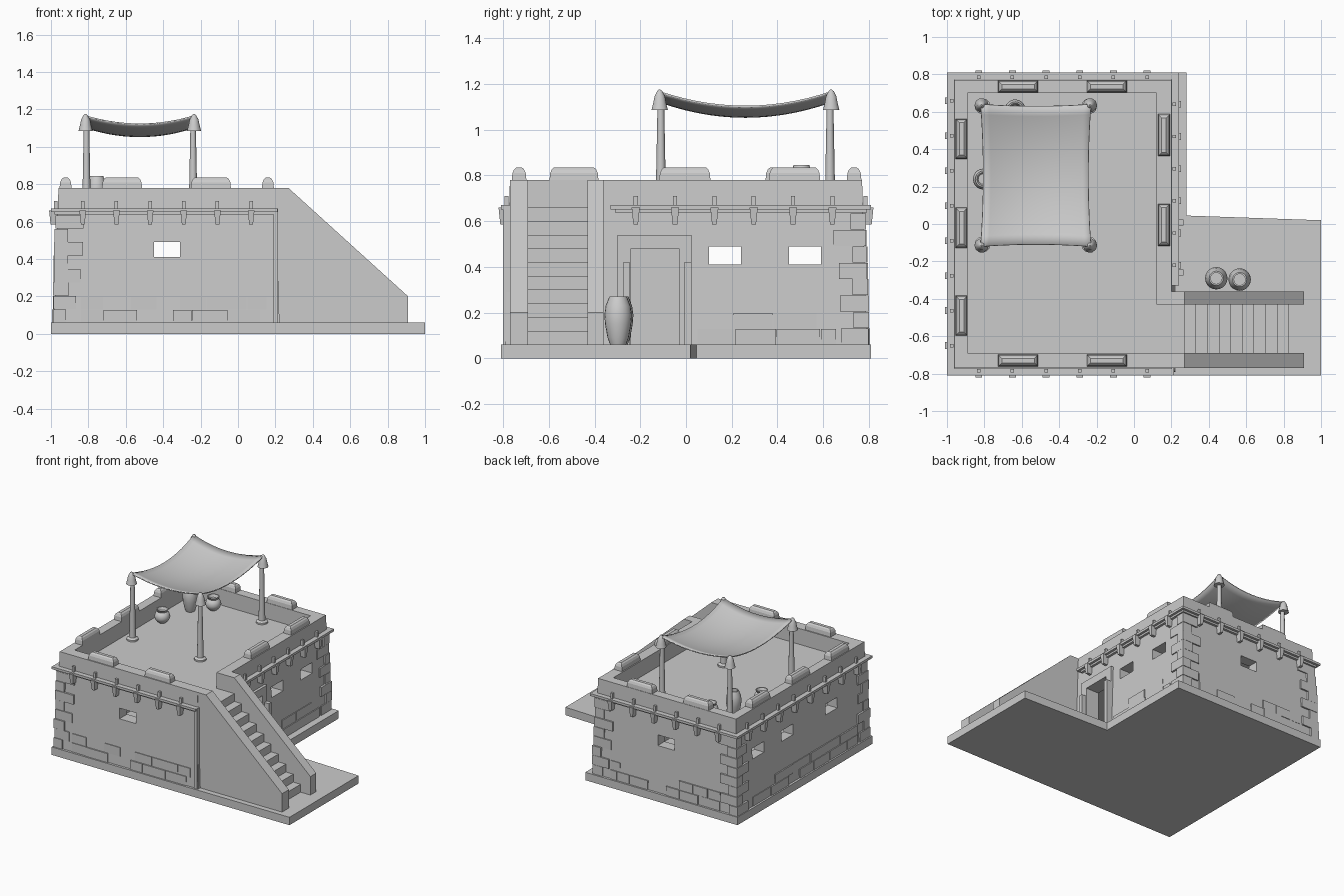
import bpy, bmesh, math, random
from mathutils import Vector

random.seed(4)
cube = bpy.data.objects.get("Cube")
if cube:
    bpy.data.objects.remove(cube)

mat = bpy.data.materials.new("pale_clay")
mat.use_nodes = True
GREY = (0.6, 0.6, 0.6, 1)
mat.diffuse_color = GREY
mat.node_tree.nodes["Principled BSDF"].inputs["Base Color"].default_value = GREY

BASE, FLOOR, TOP = 0.06, 0.66, 0.78


def loft(bm, rings):
    """Join rings of points into a closed solid."""
    loops = [[bm.verts.new(p) for p in r] for r in rings]
    n = len(loops[0])
    for a, b in zip(loops, loops[1:]):
        for i in range(n):
            bm.faces.new((a[i], a[(i + 1) % n], b[(i + 1) % n], b[i]))
    bm.faces.new(loops[0][::-1])
    bm.faces.new(loops[-1])


def rect(x0, x1, y0, y1, z):
    return [(x0, y0, z), (x1, y0, z), (x1, y1, z), (x0, y1, z)]


def box(bm, x0, x1, y0, y1, z0, z1):
    loft(bm, [rect(x0, x1, y0, y1, z0), rect(x0, x1, y0, y1, z1)])


def finish(bm, name, smooth=False):
    bmesh.ops.recalc_face_normals(bm, faces=bm.faces)
    mesh = bpy.data.meshes.new(name)
    bm.to_mesh(mesh)
    bm.free()
    mesh.materials.append(mat)
    ob = bpy.data.objects.new(name, mesh)
    bpy.context.collection.objects.link(ob)
    bpy.ops.object.select_all(action='DESELECT')
    bpy.context.view_layer.objects.active = ob
    ob.select_set(True)
    if smooth:
        bpy.ops.object.shade_smooth_by_angle(angle=math.radians(40))
    return ob


def solid_box(name, *b):
    bm = bmesh.new()
    box(bm, *b)
    return finish(bm, name)


def extrude_y(name, profile, y0, y1):
    bm = bmesh.new()
    loft(bm, [[(x, y, z) for x, z in profile] for y in (y0, y1)])
    return finish(bm, name)


def lathe(name, x, y, z, profile, sides=20):
    bm = bmesh.new()
    turn = [2 * math.pi * i / sides for i in range(sides)]
    loft(bm, [[(x + r * math.cos(t), y + r * math.sin(t), z + h) for t in turn]
              for r, h in profile])
    return finish(bm, name, True)


def on_side(side, a, d, z):
    """Point at distance a along a wall and d outside its top edge."""
    return {"front": (a, -0.77 - d, z), "back": (a, 0.77 + d, z),
            "right": (-0.96 - d, a, z), "left": (0.2 + d, a, z)}[side]


def side_block(bm, side, a0, a1, d0, d1, z0, z1, shrink=0.0):
    s = shrink
    loft(bm, [[on_side(side, a, d, z) for a, d in
               ((a0 + k, d0), (a1 - k, d0), (a1 - k, d1 - k), (a0 + k, d1 - k))]
              for z, k in ((z0, s), (z1, 0))])


def lean(z):
    return 0.022 * (TOP - z) / (TOP - BASE)


# L-shaped ground slab
bm = bmesh.new()
plan = [(-1, -.81), (1, -.81), (1, .02), (.28, .045), (.28, .81), (-1, .81)]
loft(bm, [[(x, y, z) for x, y in plan] for z in (0, BASE)])
finish(bm, "ground_slab")

# Leaning walls, hollowed out and pierced by openings
bm = bmesh.new()
e = lean(BASE)
loft(bm, [rect(-.96 - e, .2 + e, -.77 - e, .77 + e, BASE),
          rect(-.96, .2, -.77, .77, TOP)])
walls = finish(bm, "walls")
cuts = [(-.89, .12, -.69, .7, BASE - .02, .61),       # room
        (-.89, .12, -.69, .7, FLOOR, 1),              # roof terrace
        (.05, .4, -.69, -.43, FLOOR, 1),              # stair head
        (.05, .4, -.24, -.03, BASE - .01, .48),       # doorway
        (-.45, -.31, -1, 1, .41, .49),                # front and back windows
        (-1.1, .4, .1, .24, .41, .49),                # side windows
        (-1.1, .4, .45, .59, .41, .49),
        (-1.1, -.8, -.43, -.29, .41, .49)]
for c in cuts:
    cutter = solid_box("cutter", *c)
    cutter.hide_render = True
    mod = walls.modifiers.new("opening", 'BOOLEAN')
    mod.operation, mod.solver, mod.object = 'DIFFERENCE', 'EXACT', cutter
    bpy.context.view_layer.objects.active = walls
    bpy.ops.object.modifier_apply(modifier=mod.name)
    bpy.data.objects.remove(cutter)

# Staircase with two sloping side walls
slope = [(.12, BASE), (.91, BASE), (.91, .2), (.27, TOP), (.12, TOP)]
extrude_y("stair_inner_wall", slope, -.43, -.36)
extrude_y("stair_outer_wall", [(max(x, .19), z) for x, z in slope], -.77, -.69)
steps, run = 10, 0.062
rise = (FLOOR - BASE) / steps
profile = [(.19, BASE), (.19, FLOOR)]
for i in range(steps):
    x = .27 + run * i
    profile += [(x, FLOOR - rise * i), (x, FLOOR - rise * (i + 1))]
extrude_y("stairs", profile[:-1] + [(profile[-1][0], BASE)], -.69, -.43)
solid_box("front_pilaster", .19, .215, -.8, -.7, BASE, .67)

# Ledge around the walls and the pegs that hold it
spans = {"front": (-1, .21), "back": (-1, .24), "right": (-.81, .81), "left": (-.33, .81)}
bm = bmesh.new()
for side, (a0, a1) in spans.items():
    side_block(bm, side, a0, a1, -.02, .04, .652, .67)
    side_block(bm, side, a0 + .02, a1 - .02, -.02, .022, .638, .652)
finish(bm, "ledge")
pegs = {"front": (-.83, .18, 6), "back": (-.83, .18, 6),
        "right": (-.65, .187, 8), "left": (-.22, .172, 6)}
bm = bmesh.new()
for side, (start, gap, count) in pegs.items():
    for i in range(count):
        a = start + gap * i
        side_block(bm, side, a - .018, a + .018, -.02, .05, .585, .66, .008)
        side_block(bm, side, a - .009, a + .009, .006, .024, .66, .71)
finish(bm, "ledge_pegs")

# Corner stones in alternating courses
bm = bmesh.new()
for sx, sy in ((-1, -1), (-1, 1), (1, 1)):
    for i in range(8):
        z0 = BASE + .072 * i
        z1 = z0 + .07
        k = lean((z0 + z1) / 2) + random.uniform(.007, .014)
        x, y = (.2 + k if sx > 0 else -.96 - k), sy * (.77 + k)
        lx, ly = (.14, .07) if i % 2 else (.08, .13)
        lx, ly = lx * random.uniform(.85, 1.15), ly * random.uniform(.85, 1.15)
        xs, ys = sorted((x, x - sx * lx)), sorted((y, y - sy * ly))
        box(bm, *xs, *ys, z0, z1)
finish(bm, "corner_stones")

# Exposed stones low on the walls
bm = bmesh.new()
for side, (a0, a1) in {"front": (-.84, .17), "back": (-.84, .08),
                       "right": (-.65, .65), "left": (.05, .66)}.items():
    for row in range(2):
        a, z0 = a0, BASE + .07 * row
        while a < a1 - .05:
            b = min(a + random.uniform(.1, .22), a1)
            if random.random() < (.9, .6)[row]:
                d = lean(z0 + .035) + random.uniform(.004, .009)
                side_block(bm, side, a, b - .004, -.01, d, z0, z0 + .068)
            a = b
finish(bm, "wall_stones")

# Door surround and leaning posts
bm = bmesh.new()
for a0, a1, z0, z1 in ((-.3, -.24, BASE, .54), (-.03, .025, BASE, .54), (-.24, -.03, .48, .54)):
    side_block(bm, "left", a0, a1, -.03, .028, z0, z1)
finish(bm, "door_surround")
bm = bmesh.new()
for y in (-.26, .008):
    box(bm, .22, .265, y - .016, y + .016, BASE, .42)
finish(bm, "door_posts")

# Rounded coping blocks on the parapet
blocks = [(x, y, .107, .032) for x in (-.62, -.145) for y in (-.73, .735)]
blocks += [(-.922, y, .032, .107) for y in (.455, -.02, -.49)]
blocks += [(.16, y, .032, .112) for y in (.475, -.005)]
bm = bmesh.new()
for x, y, hx, hy in blocks:
    loft(bm, [rect(x - hx + k, x + hx - k, y - hy + k, y + hy - k, z)
              for z, k in ((TOP, 0), (.81, .003), (.826, .01), (.835, .02))])
finish(bm, "coping_blocks")

# Awning posts with feet and draped cloth corners
CX, CY, HX, HY = -.525, .26, .285, .37
for sx in (-1, 1):
    for sy in (-1, 1):
        x, y = CX + sx * HX, CY + sy * HY
        lathe("awning_post", x, y, FLOOR,
              [(.042, 0), (.042, .012), (.024, .022), (.021, .12), (.014, .48)], 12)
        lathe("awning_corner", x + sx * .005, y + sy * .005, 1.085,
              [(.038, 0), (.03, .03), (.024, .06), (.012, .083), (.004, .09)], 10)

# Sagging awning cloth
N = 14
bm = bmesh.new()
bmesh.ops.create_grid(bm, x_segments=N, y_segments=N, size=1)
for v in bm.verts:
    u, w = v.co.x, v.co.y
    v.co = Vector((CX + u * (HX + .01) * (1 - .05 * (1 - w * w)),
                   CY + w * (HY + .01) * (1 - .03 * (1 - u * u)),
                   1.17 - .045 * (1 - u * u) - .065 * (1 - w * w)))
cloth = finish(bm, "awning_cloth", True)
cloth.modifiers.new("thickness", 'SOLIDIFY').thickness = 0.008

# Jars by the door and pots on the roof
jar = [(.035, 0), (.046, .03), (.057, .09), (.06, .13), (.054, .17),
       (.042, .2), (.038, .21), (.03, .21), (.03, .18)]
for x, y in ((.44, -.29), (.565, -.297)):
    lathe("tall_jar", x, y, BASE, jar)
lathe("roof_jar", -.755, .505, FLOOR, [(r * .9, h * .88) for r, h in jar])
pot = [(.025, 0), (.046, .02), (.056, .045), (.048, .072), (.035, .084),
       (.044, .1), (.036, .1), (.028, .08)]
for x, y in ((-.805, .24), (-.635, .61)):
    lathe("roof_pot", x, y, FLOOR, pot)
